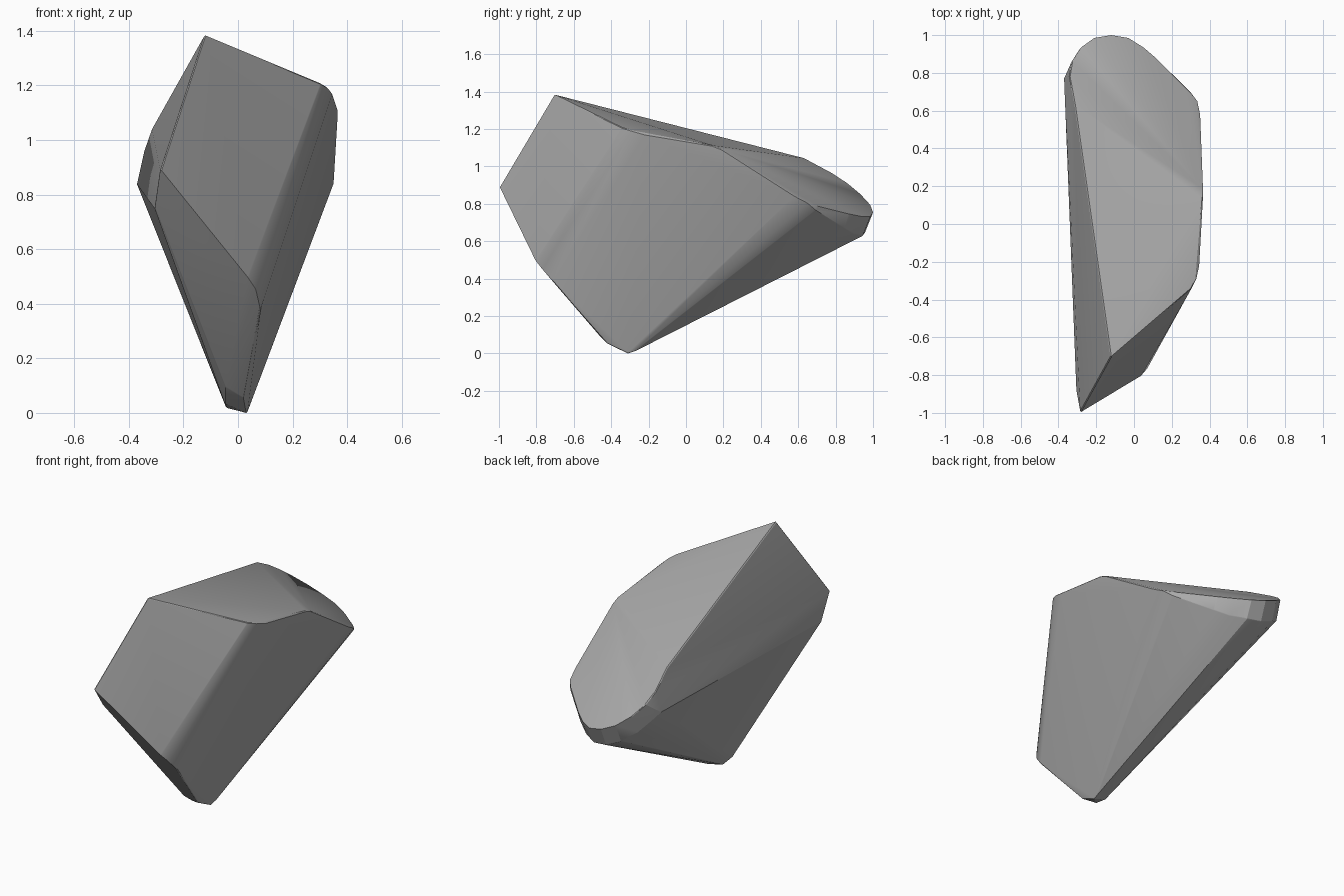
import bpy, bmesh
from mathutils import Vector

if "Cube" in bpy.data.objects:
    bpy.data.objects.remove(bpy.data.objects["Cube"])

# Sloping rear plane that carries the rounded back rim
def rear_z(x, y):
    return 0.83 - 0.35 * (x - 0.345) - 0.6 * (y - 0.6)

# Front ridge, chin and front-right rounded edge
front = [(-0.12, -0.70, 1.38), (-0.28, -0.99, 0.89), (-0.30, -0.88, 0.75),
         (0.30, -0.34, 1.205), (0.325, -0.29, 1.19), (0.34, -0.22, 1.17),
         (0.035, -0.80, 0.50), (0.065, -0.765, 0.455), (0.08, -0.71, 0.39)]
# Right shoulder
shoulder = [(0.36, 0.14, 1.11), (0.36, 0.19, 1.09)]
# Small blunt foot
foot = [(0.03, -0.31, 0.007), (0.035, -0.27, 0.02), (0.02, -0.42, 0.06),
        (-0.045, -0.46, 0.10), (-0.045, -0.38, 0.04), (-0.04, -0.30, 0.025)]
# Rounded back rim and the lower edge of its band (x, y, band height)
rim = [(-0.31, 0.63, 0), (-0.338, 0.78, 0.10), (-0.325, 0.86, 0.11),
       (-0.28, 0.93, 0.11), (-0.21, 0.98, 0.11), (-0.12, 0.995, 0.11),
       (-0.03, 0.98, 0.10), (0.05, 0.93, 0.09), (0.12, 0.87, 0.07),
       (0.29, 0.70, 0.02), (0.33, 0.65, 0), (0.345, 0.58, 0)]
back = [(x, y, rear_z(x, y)) for x, y, h in rim]
band = [(x * 1.03, y - 0.4 * h, rear_z(x, y) - h) for x, y, h in rim if h]
band.append((-0.365, 0.77, 0.84))

# Stone: hull of all corners, each slightly softened
R = 0.005
bm = bmesh.new()
for p in front + shoulder + foot + back + band:
    for d in ((1, 0, 0), (0, 1, 0), (0, 0, 1)):
        for s in (R, -R):
            bm.verts.new(Vector(p) + Vector(d) * s)
res = bmesh.ops.convex_hull(bm, input=bm.verts[:])
bmesh.ops.delete(bm, geom=[v for v in bm.verts if not v.link_faces], context='VERTS')
bmesh.ops.recalc_face_normals(bm, faces=bm.faces[:])
low = min(v.co.z for v in bm.verts)
bmesh.ops.translate(bm, verts=bm.verts[:], vec=(0, 0, -low))
mesh = bpy.data.meshes.new("stone")
bm.to_mesh(mesh)
bm.free()
stone = bpy.data.objects.new("stone", mesh)
bpy.context.collection.objects.link(stone)

grey = bpy.data.materials.new("stone grey")
grey.diffuse_color = (0.4, 0.4, 0.4, 1)
grey.use_nodes = True
grey.node_tree.nodes["Principled BSDF"].inputs["Base Color"].default_value = grey.diffuse_color
mesh.materials.append(grey)

bpy.context.view_layer.objects.active = stone
stone.select_set(True)
bpy.ops.object.shade_smooth_by_angle(angle=0.35)
